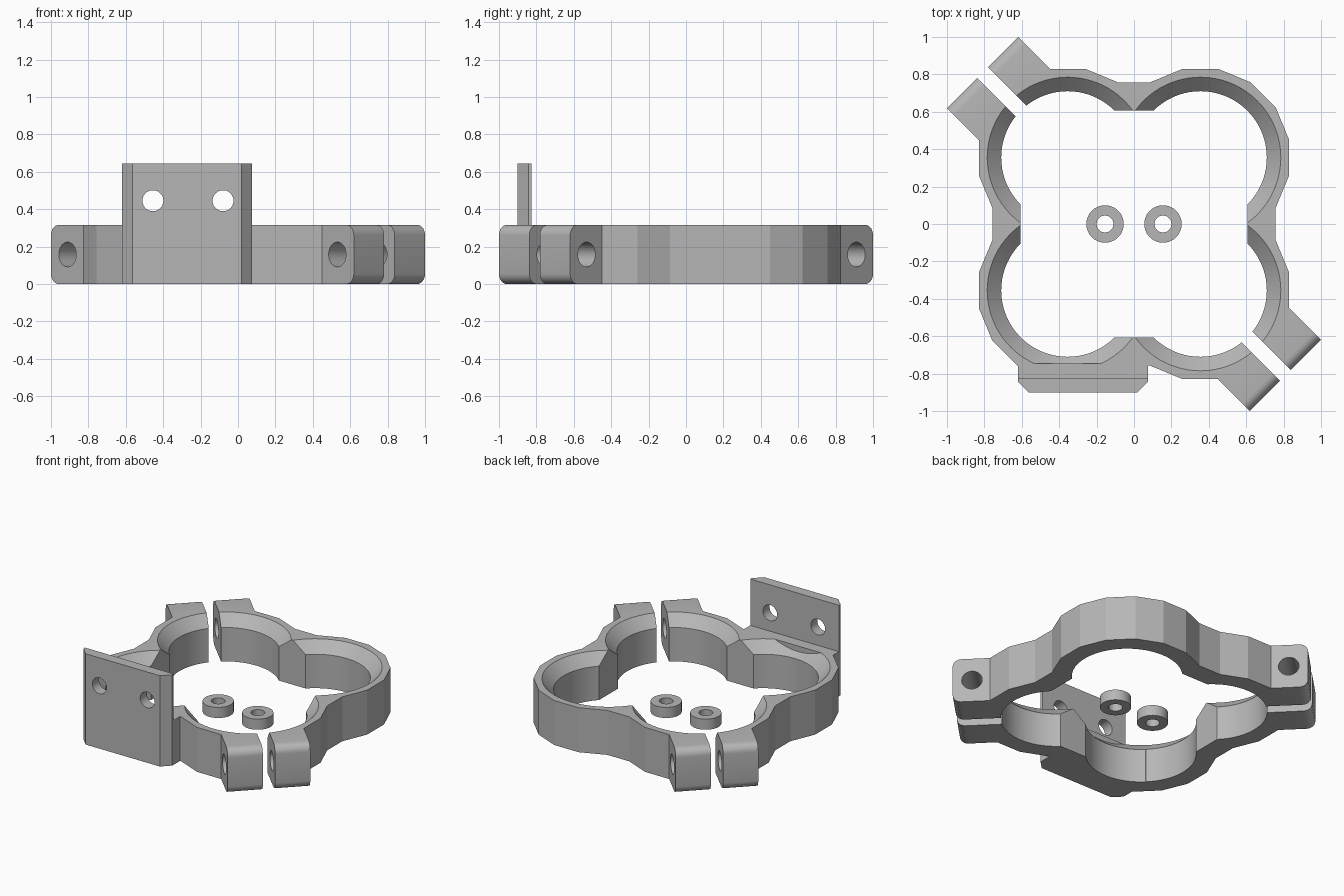
import bpy, bmesh, math
from mathutils import Matrix, Vector

cube = bpy.data.objects.get("Cube")
if cube:
    bpy.data.objects.remove(cube, do_unlink=True)

# Single plain grey material
grey = bpy.data.materials.new("plain grey")
grey.use_nodes = True
colour = (0.47, 0.47, 0.47, 1)
grey.diffuse_color = colour
grey.node_tree.nodes["Principled BSDF"].inputs["Base Color"].default_value = colour

H = 0.315          # clamp height
LOBE = 0.355       # lobe centre offset
BORE, FLARE = 0.355, 0.43
GAP = 0.04         # half the split width
DIAG = Matrix.Rotation(math.pi / 4, 4, 'Z')


def finish(name, bm, matrix=Matrix()):
    bm.transform(matrix)
    bmesh.ops.recalc_face_normals(bm, faces=bm.faces)
    mesh = bpy.data.meshes.new(name)
    bm.to_mesh(mesh)
    bm.free()
    mesh.materials.append(grey)
    ob = bpy.data.objects.new(name, mesh)
    bpy.context.collection.objects.link(ob)
    return ob


def box(name, lo, hi, matrix=Matrix(), round_ends=0):
    bm = bmesh.new()
    bmesh.ops.create_cube(bm, size=1)
    for v in bm.verts:
        v.co = Vector([(a + b) / 2 + c * (b - a) for a, b, c in zip(lo, hi, v.co)])
    if round_ends:
        # edges running across the bar at its far ends
        edges = [e for e in bm.edges if abs(e.verts[0].co.x - e.verts[1].co.x) > 0.01]
        bmesh.ops.bevel(bm, geom=edges, offset=round_ends, segments=6,
                        profile=0.5, affect='EDGES')
    return finish(name, bm, matrix)


def lathe(name, profile, n, matrix=Matrix(), turn=0, tube=False):
    """Revolve (radius, z) points; a tube closes the profile on itself."""
    bm = bmesh.new()
    rings = []
    for r, z in profile:
        rings.append([bm.verts.new((r * math.cos(turn + 2 * math.pi * i / n),
                                    r * math.sin(turn + 2 * math.pi * i / n), z))
                      for i in range(n)])
    pairs = list(zip(rings, rings[1:]))
    if tube:
        pairs.append((rings[-1], rings[0]))
    else:
        bm.faces.new(rings[0])
        bm.faces.new(rings[-1])
    for a, b in pairs:
        for i in range(n):
            j = (i + 1) % n
            bm.faces.new((a[i], a[j], b[j], b[i]))
    return finish(name, bm, matrix)


def prism(name, outline, height):
    bm = bmesh.new()
    base = bm.faces.new([bm.verts.new((x, y, 0)) for x, y in outline])
    top = bmesh.ops.extrude_face_region(bm, geom=[base])["geom"]
    bmesh.ops.translate(bm, vec=(0, 0, height),
                        verts=[g for g in top if isinstance(g, bmesh.types.BMVert)])
    return finish(name, bm)


def boolean(target, tools, operation):
    for tool in tools:
        mod = target.modifiers.new("boolean", 'BOOLEAN')
        mod.operation, mod.object, mod.solver = operation, tool, 'EXACT'
        bpy.context.view_layer.update()
        deps = bpy.context.evaluated_depsgraph_get()
        mesh = bpy.data.meshes.new_from_object(target.evaluated_get(deps))
        target.modifiers.clear()
        target.data = mesh
        bpy.data.objects.remove(tool, do_unlink=True)


def smooth(ob):
    bpy.ops.object.select_all(action='DESELECT')
    ob.select_set(True)
    bpy.context.view_layer.objects.active = ob
    bpy.ops.object.shade_smooth_by_angle(angle=math.radians(18))


# Outer body: four sixteen-sided lobes, bridges and rounded clamp ears
centres = [(sx * LOBE, sy * LOBE) for sx in (-1, 1) for sy in (-1, 1)]
lobes = [lathe("lobe", [(0.484, 0), (0.484, H)], 16,
               Matrix.Translation((x, y, 0)), math.pi / 16) for x, y in centres]
frame = lobes.pop()
bridges = [box("bridge", (-a, -b, 0), (a, b, H)) for a, b in ((0.086, 0.757), (0.757, 0.086))]
ears = box("ears", (-0.269, -1.145, 0), (0.269, 1.145, H), DIAG, 0.055)
boolean(frame, lobes + bridges + [ears], 'UNION')

# Bores with a flared top, and the flat trimmed cusps between them
step = FLARE - BORE
bores = [lathe("bore", [(BORE, -0.1), (BORE, H - step), (FLARE + step, H + step)], 72,
               Matrix.Translation((x, y, 0))) for x, y in centres]
middle = box("middle", (-0.607, -0.607, -0.2), (0.607, 0.607, 0.6))
boolean(frame, bores + [middle], 'DIFFERENCE')

# Bolt holes across each pair of ears
across = Matrix.Rotation(math.pi / 2, 4, 'Y')
holes = [lathe("bolt_hole", [(0.066, -0.5), (0.066, 0.5)], 40,
               DIAG @ Matrix.Translation((0, v, H / 2)) @ across) for v in (-1.02, 1.02)]
boolean(frame, holes, 'DIFFERENCE')

# Split into two halves along the diagonal
back = frame
front = frame.copy()
front.data = frame.data.copy()
bpy.context.collection.objects.link(front)
back.name, front.name = "back_clamp_half", "front_clamp_half"
boolean(back, [box("cut", (-3, -3, -1), (GAP, 3, 1), DIAG)], 'DIFFERENCE')
boolean(front, [box("cut", (-GAP, -3, -1), (3, 3, 1), DIAG)], 'DIFFERENCE')

# Mounting plate with chamfered edges, a shelf behind it and two screw holes
L, R, F, B, C = -0.62, 0.075, -0.9, -0.745, 0.057
plate = prism("mounting_plate", [(L, B), (L, F + C), (L + C, F), (R - C, F), (R, F + C), (R, B)], 0.643)
screws = [lathe("screw_hole", [(0.056, -0.3), (0.056, 0.3)], 40,
                Matrix.Translation((x, F, 0.445)) @ Matrix.Rotation(math.pi / 2, 4, 'X'))
          for x in (-0.455, -0.08)]
shelf = box("shelf_cut", (-1, -0.826, H), (1, 0, 1))
boolean(plate, [shelf] + screws, 'DIFFERENCE')
boolean(front, [plate], 'UNION')

# Two loose spacers in the middle
spacers = [lathe(side + "_spacer", [(0.045, 0), (0.1, 0), (0.1, 0.075), (0.045, 0.075)], 48,
                 Matrix.Translation((x, 0, 0)), tube=True)
           for side, x in (("right", -0.155), ("left", 0.155))]

for ob in [back, front] + spacers:
    smooth(ob)
